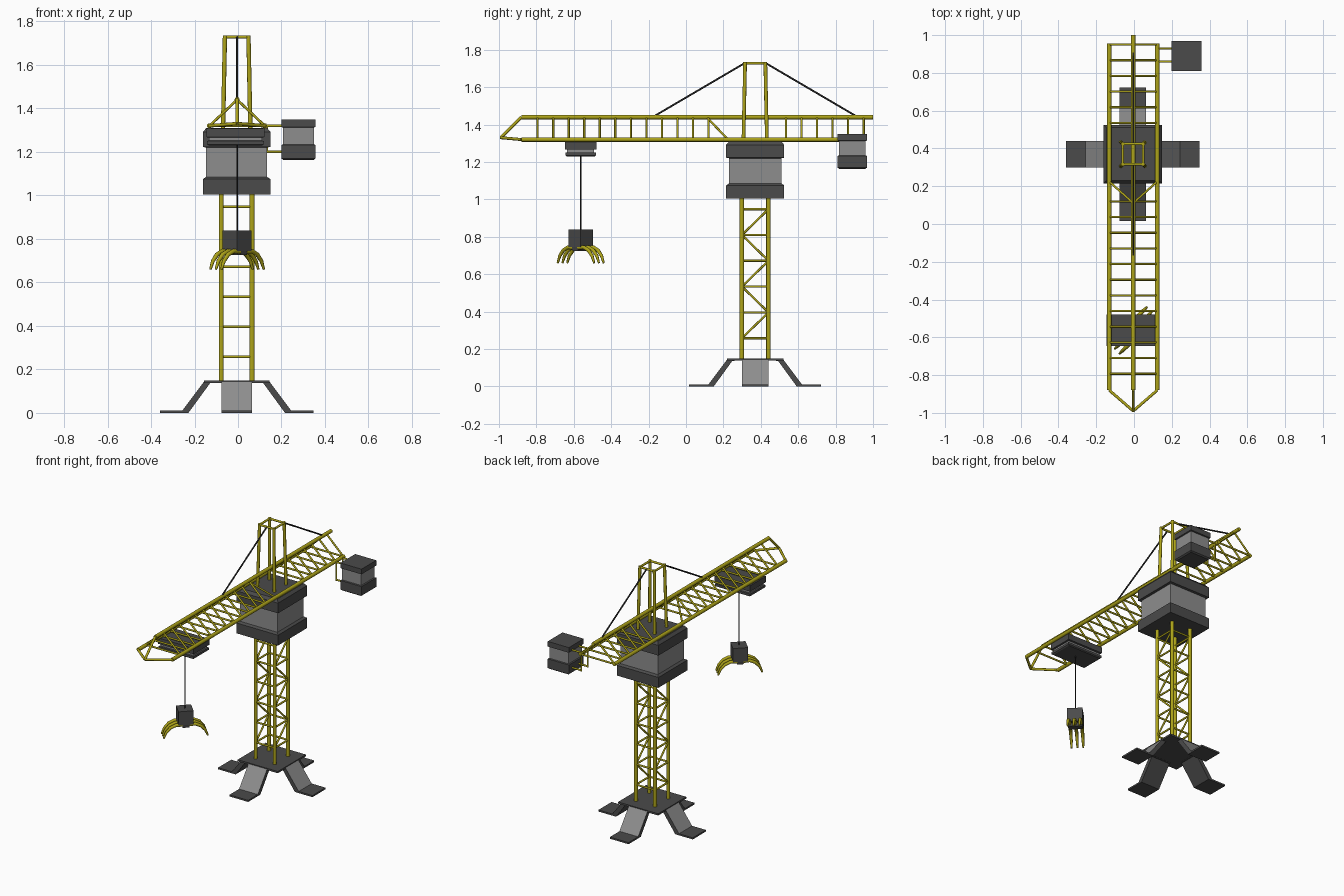
import bpy, bmesh, math
from mathutils import Vector, Matrix

if "Cube" in bpy.data.objects:
    bpy.data.objects.remove(bpy.data.objects["Cube"])

CX, CY = -0.006, 0.37          # tower axis


def material(name, rgb):
    m = bpy.data.materials.new(name)
    m.diffuse_color = (*rgb, 1)
    m.use_nodes = True
    m.node_tree.nodes["Principled BSDF"].inputs["Base Color"].default_value = m.diffuse_color
    return m


YELLOW = material("yellow_paint", (0.42, 0.37, 0.01))
DARK = material("dark_steel", (0.07, 0.07, 0.07))
LIGHT = material("light_steel", (0.27, 0.27, 0.27))
BLACK = material("cable_black", (0.02, 0.02, 0.02))


def finish(name, bm, *mats):
    bmesh.ops.recalc_face_normals(bm, faces=bm.faces)
    me = bpy.data.meshes.new(name)
    bm.to_mesh(me)
    bm.free()
    for m in mats:
        me.materials.append(m)
    ob = bpy.data.objects.new(name, me)
    bpy.context.collection.objects.link(ob)
    return ob


def bars(name, segments, r, mat=YELLOW, sides=10):
    """Round bars, one for each pair of end points."""
    bm = bmesh.new()
    for a, b in segments:
        a, b = Vector(a), Vector(b)
        d = b - a
        mx = Matrix.Translation((a + b) / 2) @ d.to_track_quat('Z', 'Y').to_matrix().to_4x4()
        bmesh.ops.create_cone(bm, cap_ends=True, segments=sides, radius1=r, radius2=r,
                              depth=d.length, matrix=mx)
    for f in bm.faces:
        f.smooth = len(f.verts) == 4
    return finish(name, bm, mat)


def stack(name, cx, cy, rings, light=(), angle=0):
    """Rectangular loft through (half_x, half_y, z); listed segments are light."""
    bm = bmesh.new()
    rot = Matrix.Rotation(angle, 3, 'Z')
    loops = [[bm.verts.new(rot @ Vector((sx * hx, sy * hy, z)) + Vector((cx, cy, 0)))
              for sx, sy in ((-1, -1), (1, -1), (1, 1), (-1, 1))] for hx, hy, z in rings]
    for i in range(len(loops) - 1):
        for k in range(4):
            n = (k + 1) % 4
            f = bm.faces.new((loops[i][k], loops[i][n], loops[i + 1][n], loops[i + 1][k]))
            f.material_index = int(i in light)
    bm.faces.new(loops[0])
    bm.faces.new(loops[-1])
    return finish(name, bm, DARK, LIGHT)


# Base: plate and four bent feet
stack("base_plate", CX, CY, [(.15, .15, .138), (.15, .15, .15)])
foot = [(.353, 0), (.353, .011), (.25, .011), (.148, .147), (.11, .147), (.11, .137),
        (.122, .137), (.222, 0)]
for q in range(4):
    bm = bmesh.new()
    sides = [[bm.verts.new((u, w, z)) for u, z in foot] for w in (-.07, .07)]
    for s in sides:
        bm.faces.new(s)
    for i in range(len(foot)):
        n = (i + 1) % len(foot)
        f = bm.faces.new((sides[0][i], sides[0][n], sides[1][n], sides[1][i]))
        f.material_index = int(i == 2)
    bm.transform(Matrix.Translation((CX, CY, 0)) @ Matrix.Rotation(q * math.pi / 2, 4, 'Z'))
    finish(f"base_foot_{q + 1}", bm, DARK, LIGHT)

# Tower: four columns, rungs, zigzag braces on the left and right
T = .071
corners = [(-1, -1), (1, -1), (1, 1), (-1, 1)]


def tower(c, z, h=T):
    return (CX + c[0] * h, CY + c[1] * h, z)


bars("tower_columns", [(tower(c, .145), tower(c, 1.01)) for c in corners], .012)
levels = [.258 + .138 * i for i in range(6)]
bars("tower_rungs", [(tower(corners[k], z), tower(corners[(k + 1) % 4], z))
                     for z in levels for k in range(4)], .006)
bars("tower_braces", [(tower((s, -1 if i % 2 == 0 else 1), levels[i]),
                       tower((s, 1 if i % 2 == 0 else -1), levels[i + 1]))
                      for s in (-1, 1) for i in range(5)], .006)

# Cabin block
stack("cabin", CX, CY, [(h, h, z) for h, z in (
    (.155, 1.005), (.155, 1.075), (.14, 1.085), (.14, 1.22), (.155, 1.223),
    (.155, 1.292), (.14, 1.31))], light=(2,))

# Mast above the cabin
bars("mast_posts", [(tower(c, 1.30, .063), tower(c, 1.735, .054)) for c in corners], .010)
bars("mast_top_frame", [(tower(corners[k], 1.728, .054), tower(corners[(k + 1) % 4], 1.728, .054))
                        for k in range(4)], .007)

# Jib: triangular truss
JX, ZB, ZT = .127, 1.32, 1.44
XC = -.004
low = [XC - JX, XC + JX]
bars("jib_lower_chords", [((x, -.88, ZB), (x, .955, ZB)) for x in low], .012)
bars("jib_top_chord", [((XC, -.88, ZT), (XC, 1.0, ZT))], .012)
stations = [-.793 + .083 * i for i in range(22)]
bars("jib_rungs", [((low[0], y, ZB), (low[1], y, ZB)) for y in stations
                   if not .2 < y < .5], .006)
bars("jib_struts", [((x, y, ZB), (XC, y, ZT)) for x in low for y in stations
                    if not .15 < y < .5], .006)
bars("jib_cabin_braces", [((x, .225, ZB), (XC, .11, ZT)) for x in low], .006)
tip = (XC, -.99, 1.33)
bars("jib_tip", [((low[0], -.88, ZB), tip), ((low[1], -.88, ZB), tip), ((XC, -.88, ZT), tip)], .008)

# Stay cables
bars("stay_cables", [((XC, CY - .054, 1.73), (XC, -.17, 1.445)),
                     ((XC, CY + .054, 1.73), (XC, .91, 1.445))], .005, BLACK, 8)

# Counterweight on two side brackets
stack("counterweight", .278, .889, [(h, h, z) for h, z in (
    (.07, 1.163), (.079, 1.17), (.079, 1.2), (.079, 1.232), (.071, 1.235), (.071, 1.312),
    (.079, 1.315), (.079, 1.35))], light=(4,))
bracket = []
for y in (.86, .93):
    bracket += [((low[1], y, ZB), (.22, y, ZB)), ((low[1] + .01, y, 1.2), (.22, y, 1.2)),
                ((low[1] + .01, y, ZB), (low[1] + .01, y, 1.194))]
bars("counterweight_brackets", bracket, .006)

# Trolley and hoist cable
GX, GY = -.004, -.563
stack("trolley", -.012, GY, [(a, b, z) for a, b, z in (
    (.123, .075, 1.23), (.131, .082, 1.235), (.131, .082, 1.25), (.122, .072, 1.252),
    (.122, .072, 1.266), (.133, .084, 1.268), (.133, .084, 1.308))], light=(3,))
bars("hoist_cable", [((GX, GY, .83), (GX, GY, 1.235))], .003, BLACK, 8)

# Grab: turned block, hub and three pairs of curved claws
TURN = math.radians(45)
stack("grab_block", GX, GY, [(.047, .047, .745), (.047, .047, .838)], angle=TURN)
stack("grab_hub", GX, GY, [(.02, .042, .725), (.025, .045, .746)], angle=TURN)
claw = [(.02, .742, 1), (.06, .744, 1), (.095, .728, .95), (.122, .698, .8), (.138, .66, .5)]
cu = bpy.data.curves.new("grab_claws", 'CURVE')
cu.dimensions = '3D'
cu.bevel_depth = .011
cu.bevel_resolution = 2
cu.use_fill_caps = True
for s in (-1, 1):
    for w in (-.036, 0, .036):
        sp = cu.splines.new('POLY')
        sp.points.add(len(claw) - 1)
        for p, (u, z, r) in zip(sp.points, claw):
            v = Matrix.Rotation(TURN, 3, 'Z') @ Vector((s * u, w, z))
            p.co = (v.x + GX, v.y + GY, v.z, 1)
            p.radius = r
cu.materials.append(YELLOW)
bpy.context.collection.objects.link(bpy.data.objects.new("grab_claws", cu))
